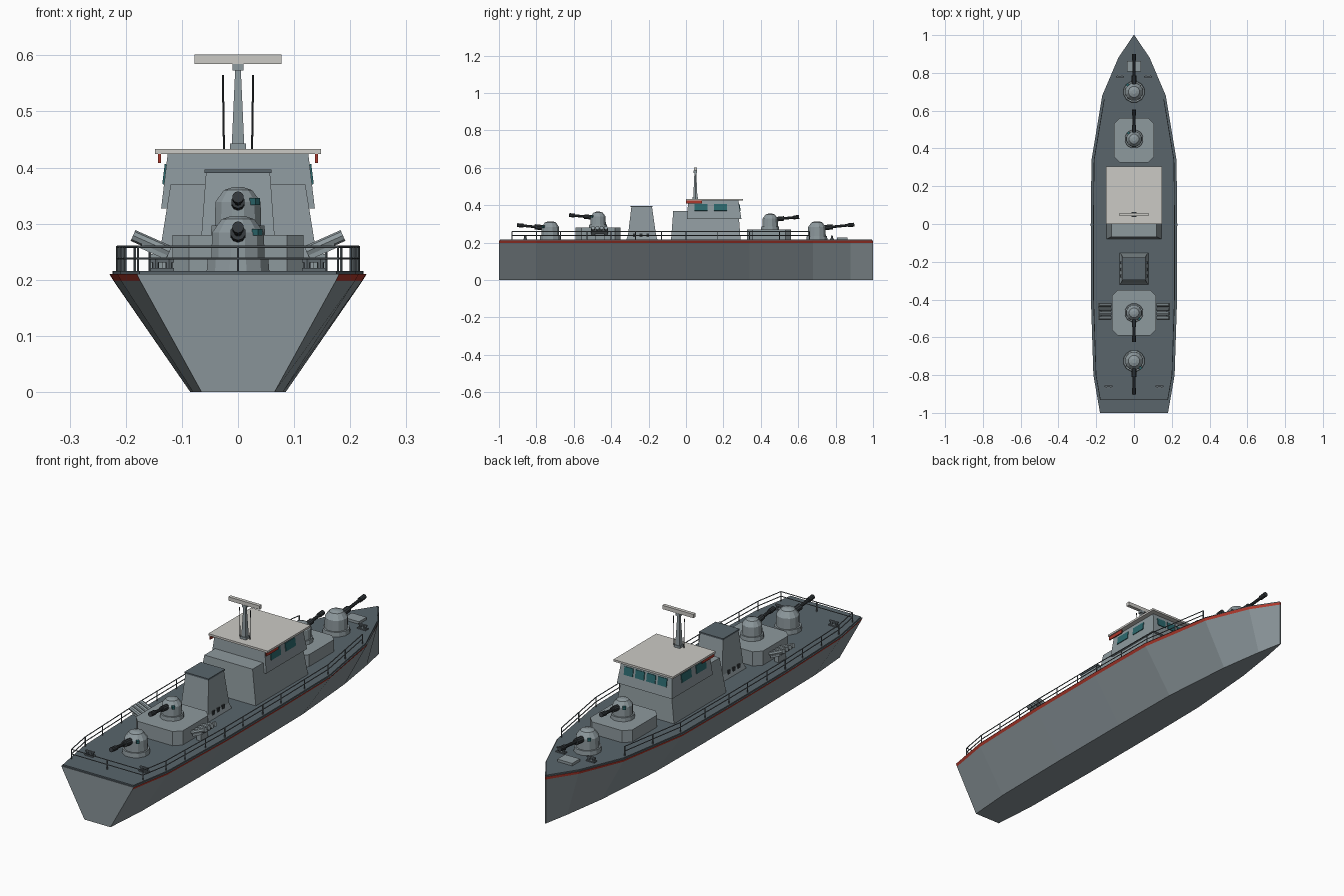
import bpy, bmesh, math
from mathutils import Vector, Matrix

if "Cube" in bpy.data.objects:
    bpy.data.objects.remove(bpy.data.objects["Cube"])


def material(name, rgb):
    m = bpy.data.materials.new(name)
    m.diffuse_color = (*rgb, 1)
    m.use_nodes = True
    m.node_tree.nodes["Principled BSDF"].inputs["Base Color"].default_value = m.diffuse_color
    return m


GREY = material("hull grey", (0.25, 0.295, 0.315))
HOUSE = material("superstructure grey", (0.27, 0.32, 0.34))
DECK = material("dark deck", (0.10, 0.13, 0.148))
RED = material("red stripe", (0.42, 0.04, 0.025))
PALE = material("pale roof", (0.60, 0.59, 0.56))
GLASS = material("teal glass", (0.025, 0.14, 0.155))
DARK = material("gunmetal", (0.035, 0.042, 0.047))
RAIL = material("rail grey", (0.12, 0.145, 0.16))


def finish(name, bm, mats):
    bmesh.ops.recalc_face_normals(bm, faces=bm.faces)
    me = bpy.data.meshes.new(name)
    bm.to_mesh(me)
    bm.free()
    for m in mats:
        me.materials.append(m)
    ob = bpy.data.objects.new(name, me)
    bpy.context.collection.objects.link(ob)
    return ob


def loft(name, rings, mats, rule=None):
    """Skin a stack of equal-length rings and cap both ends."""
    bm = bmesh.new()
    vs = [[bm.verts.new(p) for p in r] for r in rings]
    n = len(rings[0])
    for k in range(len(vs) - 1):
        for i in range(n):
            j = (i + 1) % n
            f = bm.faces.new((vs[k][i], vs[k][j], vs[k + 1][j], vs[k + 1][i]))
            f.material_index = rule(k, f) if rule else 0
    bm.faces.new(vs[0])
    top = bm.faces.new(vs[-1])
    if rule:
        top.material_index = rule(-1, top)
    return finish(name, bm, mats)


def rect(x, y0, y1, z, c=0.0):
    """Rectangle ring centred on x = 0, with optional chamfered corners."""
    if not c:
        return [(-x, y0, z), (x, y0, z), (x, y1, z), (-x, y1, z)]
    return [(-x + c, y0, z), (x - c, y0, z), (x, y0 + c, z), (x, y1 - c, z),
            (x - c, y1, z), (-x + c, y1, z), (-x, y1 - c, z), (-x, y0 + c, z)]


def box(name, c, s, mat, rot=(0, 0, 0)):
    bm = bmesh.new()
    bmesh.ops.create_cube(bm, size=1)
    bmesh.ops.scale(bm, vec=s, verts=bm.verts)
    ob = finish(name, bm, [mat])
    ob.location, ob.rotation_euler = c, rot
    return ob


def rods(name, segs, mat, sides=8):
    """Cylinders between pairs of points: (start, end, radius)."""
    bm = bmesh.new()
    for a, b, r in segs:
        a, b = Vector(a), Vector(b)
        d = b - a
        q = d.to_track_quat('Z', 'Y').to_matrix().to_4x4()
        bmesh.ops.create_cone(bm, cap_ends=True, segments=sides, radius1=r, radius2=r,
                              depth=d.length, matrix=Matrix.Translation((a + b) / 2) @ q)
    return finish(name, bm, [mat])


# Hull: stations of y, deck half width, keel half width
ST = [(-1, .18, .065), (-.8, .215, .08), (-.4, .228, .085), (0, .229, .085),
      (.34, .225, .082), (.68, .168, .055), (.88, .083, .025), (1, .002, .002)]


def deck_half(y):
    for (a, wa, _), (b, wb, _) in zip(ST, ST[1:]):
        if a <= y <= b:
            return wa + (wb - wa) * (y - a) / (b - a)


def outline(width, z, sy=1.0):
    right = [(width(s), s[0] * sy, z) for s in ST]
    return right + [(-x, y, zz) for x, y, zz in reversed(right)]


def hull_rule(k, f):
    if k == -1:
        return 2
    stern = f.calc_center_median().y < -.99
    return 1 if k == 1 and not stern else 0


loft("hull", [outline(lambda s: s[2], 0), outline(lambda s: s[2] + (s[1] - s[2]) * .95, .198),
              outline(lambda s: s[1], .21)], [GREY, RED, DECK], hull_rule)
loft("deck", [outline(lambda s: s[1] * .975, .209, .995),
              outline(lambda s: s[1] * .975, .216, .995)], [DECK])

# Deckhouse, bridge and roof
loft("deckhouse", [rect(.145, -.08, .292, .214), rect(.12, -.068, .28, .37)], [HOUSE])
loft("bridge", [rect(.137, .005, .296, .327), rect(.125, .012, .28, .427)], [HOUSE])
loft("bridge_roof", [rect(.148, 0, .305, .424), rect(.148, 0, .305, .433)], [PALE])
for s in (-1, 1):
    for y in (.08, .185):
        box("side_window", (s * .1298, y, .388), (.006, .07, .036), GLASS, (0, -s * .122, 0))
    box("side_lamp", (s * .14, .043, .417), (.005, .085, .018), RED)
for x in (-.084, -.028, .028, .084):
    box("front_window", (x, .2865, .388), (.044, .006, .036), GLASS, (.158, 0, 0))

# Mast, radar bar and whip antennas
M = .05
loft("mast", [rect(.014, M - .014, M + .014, .432), rect(.014, M - .014, M + .014, .443),
              rect(.011, M - .011, M + .011, .443), rect(.005, M - .005, M + .005, .575)], [HOUSE])
box("mast_cap", (0, M, .579), (.02, .018, .011), HOUSE)
box("radar_bar", (0, M, .593), (.155, .016, .017), PALE)
rods("whip_antennas", [((s * .025, M, .43), (s * .027, M, .565), .0018) for s in (-1, 1)], DARK, 6)

# Funnel with dark cap and vents
loft("funnel", [rect(.077, -.32, -.152, .214), rect(.068, -.31, -.16, .24),
                rect(.057, -.292, -.182, .392)], [HOUSE])
loft("funnel_cap", [rect(.06, -.296, -.178, .39), rect(.06, -.296, -.178, .397)], [DECK])
for s in (-1, 1):
    for y in (-.275, -.24, -.205):
        box("funnel_vent", (s * .0685, y, .24), (.008, .015, .018), DARK)

# Gun platforms
loft("fore_platform", [rect(.105, .325, .562, z, .03) for z in (.214, .27)], [HOUSE])
loft("aft_platform", [rect(.117, -.59, -.35, z, .03) for z in (.214, .28)], [HOUSE])


# Gun turrets
def turret(y, z, s, d):
    profile = [(.058, 0), (.056, .022), (.049, .022), (.048, .07), (.03, .094), (.012, .1)]
    n = 12
    rings = [[(r * s * math.cos(2 * math.pi * (i + .5) / n),
               y + r * s * math.sin(2 * math.pi * (i + .5) / n), z + h * s)
              for i in range(n)] for r, h in profile]
    loft("turret", rings, [HOUSE])

    def at(t):  # point along the raised barrel
        return (0, y + d * t * s, z + (.066 + .1 * (t - .04)) * s)
    L = .178 if d < 0 or s < 1 else .2
    rods("gun_barrel", [(at(.03), at(.085), .014 * s), (at(.08), at(L), .007),
                        (at(L - .035), at(L), .0105)], DARK, 10)
    box("turret_sight", (-d * .034 * s, y + d * .037 * s, z + .071 * s),
        (.014, .012, .012), GLASS, (0, 0, d * .7))


turret(.70, .214, 1, 1)
turret(.45, .268, .87, 1)
turret(-.47, .278, .87, -1)
turret(-.725, .214, 1, -1)

# Rocket launchers: four outward-tilted tubes a side
for s in (-1, 1):
    rods("launcher_tubes", [((s * .122, y, .25), (s * .187, y, .279), .0105)
                            for y in (-.428, -.451, -.474, -.497)], HOUSE)
    box("launcher_cradle", (s * .15, -.462, .25), (.05, .085, .008), HOUSE, (0, -s * .42, 0))
    box("launcher_stand", (s * .145, -.462, .229), (.022, .05, .034), HOUSE)

# Bow hatch, bollards
box("bow_hatch", (0, .835, .22), (.074, .055, .014), HOUSE)
for bx, by in ((.075, .78), (.135, -.86)):
    for s in (-1, 1):
        box("bollard_base", (s * bx, by, .218), (.042, .02, .006), RAIL)
        rods("bollards", [((s * bx + o, by, .216), (s * bx + o, by, .236), .006)
                          for o in (-.012, .012)], RAIL)
        box("bollard_bar", (s * bx, by, .234), (.042, .008, .006), RAIL)

# Guard rails along both sides and across the stern
YS = [.66, .5, .34, .17, 0, -.13, -.27, -.4, -.53, -.67, -.8, -.93]
segs = []
side = [(deck_half(y) - .014, y) for y in YS]
path = side + [(0, -.93)] + [(-x, y) for x, y in reversed(side)]
for x, y in path:
    segs.append(((x, y, .214), (x, y, .26), .0024))
for (xa, ya), (xb, yb) in zip(path, path[1:]):
    for z in (.238, .259):
        segs.append(((xa, ya, z), (xb, yb, z), .0022))
rods("guard_rails", segs, RAIL, 6)
